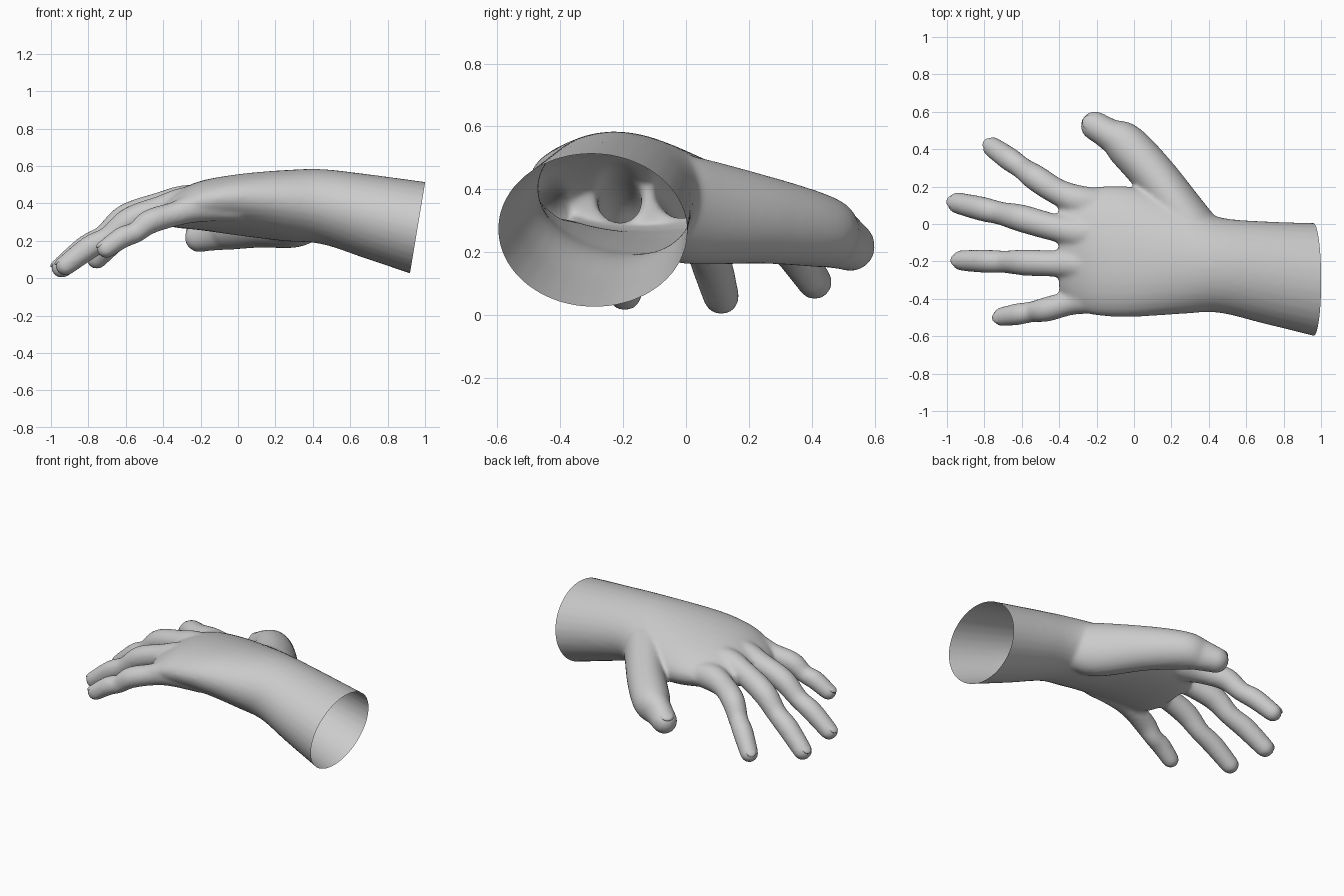
import bpy, bmesh, math
from mathutils import Vector, Matrix

if "Cube" in bpy.data.objects:
    bpy.data.objects.remove(bpy.data.objects["Cube"])

N = 32
bm = bmesh.new()


def smooth_path(pts, steps=6):
    """Catmull-Rom interpolation of tuples of any length."""
    out = []
    for i in range(len(pts) - 1):
        quad = (pts[max(i - 1, 0)], pts[i], pts[i + 1], pts[min(i + 2, len(pts) - 1)])
        for s in range(steps):
            t = s / steps
            out.append([q + 0.5 * t * (r - p + t * (2 * p - 5 * q + 4 * r - w
                                                    + t * (3 * (q - r) + w - p)))
                        for p, q, r, w in zip(*quad)])
    out.append(list(pts[-1]))
    return out


def ring(center, side, up, a, b):
    angles = [2 * math.pi * k / N for k in range(N)]
    return [center + side * (a * math.cos(t)) + up * (b * math.sin(t)) for t in angles]


def loft(rings):
    vs = [[bm.verts.new(p) for p in r] for r in rings]
    for r0, r1 in zip(vs, vs[1:]):
        for k in range(N):
            j = (k + 1) % N
            bm.faces.new((r0[k], r0[j], r1[j], r1[k]))
    bm.faces.new(vs[0][::-1])
    bm.faces.new(vs[-1])


def digit(pts):
    """Tube through (x, y, z, half width, half height) with a round tip; returns the tip frame."""
    path = smooth_path(pts)
    rings = []
    last = len(path) - 1
    for i, p in enumerate(path):
        t = (Vector(path[min(i + 1, last)][:3]) - Vector(path[max(i - 1, 0)][:3])).normalized()
        side = t.cross(Vector((0, 0, 1))).normalized()
        up = side.cross(t)
        rings.append(ring(Vector(p[:3]), side, up, p[3], p[4]))
    c, a, b = Vector(p[:3]), p[3], p[4]
    for k in range(1, 7):
        g = k * math.pi / 12.4
        rings.append(ring(c + t * (a * math.sin(g)), side, up, a * math.cos(g), b * math.cos(g)))
    loft(rings)
    return c, t, side, up, a, b


def finger(size, root, web, joint, tip):
    """Finger from four centres; the girth follows one shared profile with thicker joints."""
    root, web, joint, tip = map(Vector, (root, web, joint, tip))
    lift = Vector((0, 0, 0.01))
    centres = [root + Vector((0.22, 0, -0.02)), root, web, joint + lift,
               joint.lerp(tip, 0.33) - lift * 0.4, joint.lerp(tip, 0.62) + lift, tip]
    girth = (0.9, 1.4, 1.18, 1.18, 1.0, 1.05, 0.93)
    return digit([(*c, size * g, size * g) for c, g in zip(centres, girth)])


# forearm, wrist and palm: x, centre y, centre z, half width, half height, roll in degrees
sections = [
    (1.12, -.318, .228, .32, .27, 0),
    (.70, -.26, .327, .274, .228, 0),
    (.45, -.218, .382, .257, .2, -6),
    (.25, -.18, .388, .304, .186, -9),
    (0, -.15, .392, .35, .158, -8),
    (-.20, -.145, .388, .345, .13, -4),
    (-.32, -.14, .368, .308, .1, 0),
    (-.40, -.13, .352, .235, .066, 2),
]
rings = []
for x, y, z, a, b, roll in smooth_path(sections):
    r = math.radians(roll)
    rings.append(ring(Vector((x, y, z)), Vector((0, math.cos(r), math.sin(r))),
                      Vector((0, -math.sin(r), math.cos(r))), a, b))
loft(rings)

# fingers and thumb
tips = {
    "index": finger(.060, (-.25, .115, .375), (-.4, .168, .362), (-.52, .243, .318), (-.755, .41, .104)),
    "middle": finger(.0625, (-.25, -.05, .412), (-.42, -.02, .385), (-.6, .03, .312), (-.942, .112, .058)),
    "ring": finger(.060, (-.25, -.215, .405), (-.42, -.212, .368), (-.58, -.206, .298), (-.922, -.195, .068)),
    "little": finger(.056, (-.2, -.4, .378), (-.34, -.422, .342), (-.47, -.457, .292), (-.705, -.496, .158)),
    "thumb": digit([(.42, -.1, .365, .11, .14), (.3, 0, .335, .13, .172),
                    (.115, .25, .302, .12, .14), (-.045, .425, .268, .115, .117),
                    (-.13, .478, .245, .086, .1), (-.208, .525, .218, .078, .08)]),
}


def make_object(name, b_mesh):
    me = bpy.data.meshes.new(name)
    b_mesh.to_mesh(me)
    b_mesh.free()
    me.polygons.foreach_set("use_smooth", [True] * len(me.polygons))
    ob = bpy.data.objects.new(name, me)
    bpy.context.collection.objects.link(ob)
    return ob


# fuse everything into one skin and soften the joins
bmesh.ops.recalc_face_normals(bm, faces=bm.faces)
hand = make_object("hand", bm)
rm = hand.modifiers.new("fuse", 'REMESH')
rm.mode = 'VOXEL'
rm.voxel_size = 0.011
sm = hand.modifiers.new("soften", 'SMOOTH')
sm.factor = 0.5
sm.iterations = 16
dg = bpy.context.evaluated_depsgraph_get()
fused = bpy.data.meshes.new_from_object(hand.evaluated_get(dg))
hand.modifiers.clear()

# cut the forearm open along its slanted end
bm = bmesh.new()
bm.from_mesh(fused)
bmesh.ops.bisect_plane(bm, geom=bm.verts[:] + bm.edges[:] + bm.faces[:], dist=1e-5,
                       plane_co=(.96, -.295, .27), plane_no=(1, 0, -.167), clear_outer=True)
bm.to_mesh(fused)
bm.free()
hand.data = fused
fused.polygons.foreach_set("use_smooth", [True] * len(fused.polygons))

# nails, set almost flush in the tips
for name, (c, t, side, up, a, b) in tips.items():
    nb = bmesh.new()
    bmesh.ops.create_uvsphere(nb, u_segments=20, v_segments=12, radius=1)
    pos = c + up * (b * 0.68) + t * (a * 0.1)
    m = Matrix((t * a * 0.68, side * a * 0.58, up * b * 0.26)).transposed().to_4x4()
    bmesh.ops.transform(nb, matrix=Matrix.Translation(pos) @ m, verts=nb.verts)
    bmesh.ops.recalc_face_normals(nb, faces=nb.faces)
    make_object(name + "_nail", nb)
